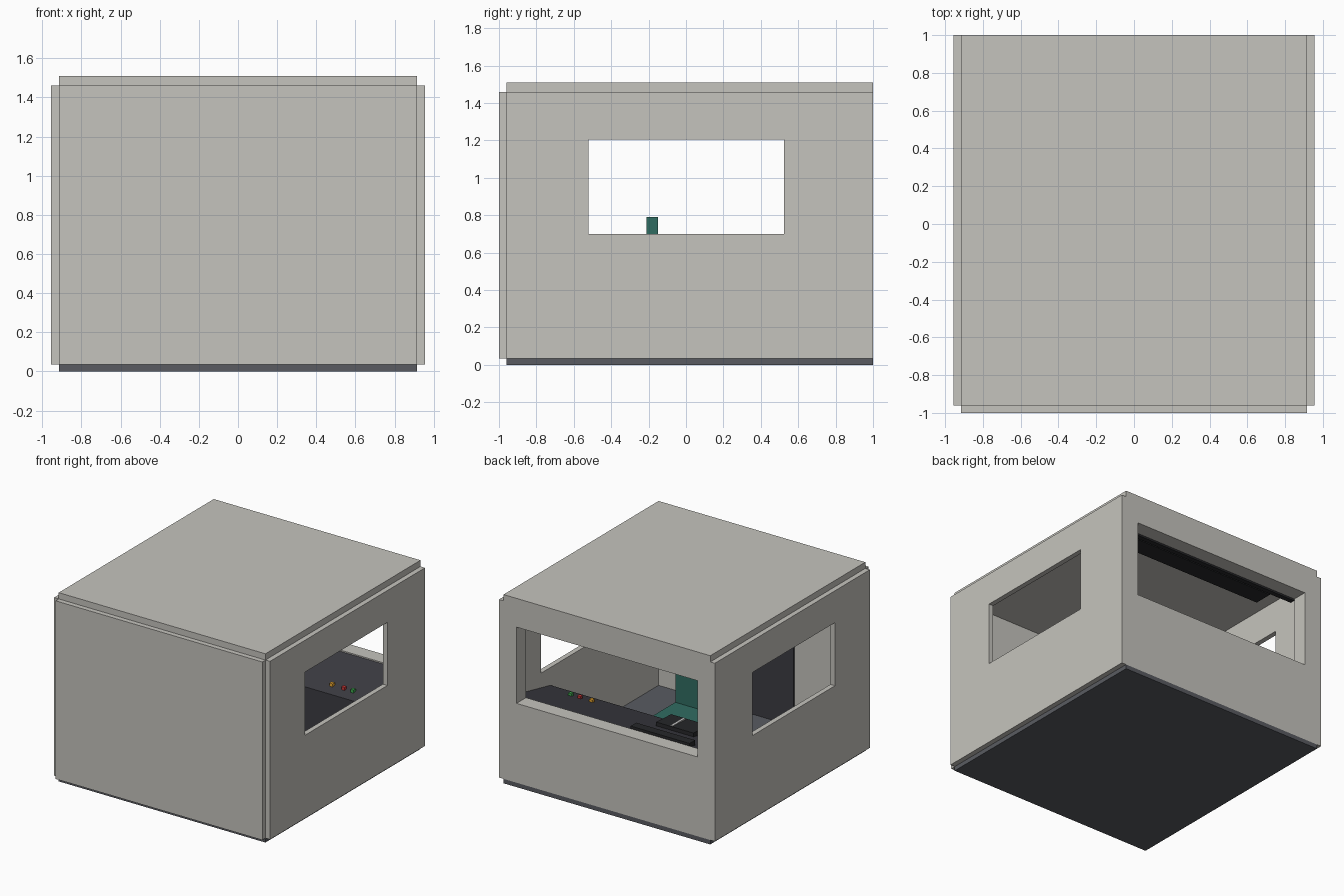
import bpy, bmesh
from mathutils import Matrix

if "Cube" in bpy.data.objects:
    bpy.data.objects.remove(bpy.data.objects["Cube"])


def mat(name, r, g, b):
    m = bpy.data.materials.new(name)
    m.diffuse_color = (r, g, b, 1)
    m.use_nodes = True
    m.node_tree.nodes["Principled BSDF"].inputs["Base Color"].default_value = m.diffuse_color
    return m


SHELL = mat("shell_grey", 0.56, 0.55, 0.51)
FLOOR = mat("floor_grey", 0.10, 0.105, 0.12)
DESK = mat("desk_dark", 0.045, 0.045, 0.055)
BLACK = mat("black", 0.02, 0.021, 0.023)
GREEN = mat("seat_green", 0.03, 0.15, 0.12)
METAL = mat("metal", 0.55, 0.55, 0.55)


def finish(name, bm, material):
    bmesh.ops.recalc_face_normals(bm, faces=bm.faces)
    me = bpy.data.meshes.new(name)
    bm.to_mesh(me)
    bm.free()
    me.materials.append(material)
    ob = bpy.data.objects.new(name, me)
    bpy.context.collection.objects.link(ob)
    return ob


def box(name, x, y, z, material):
    bm = bmesh.new()
    bmesh.ops.create_cube(bm, size=1)
    for v in bm.verts:
        v.co = [(r[0] + r[1]) / 2 + c * (r[1] - r[0]) for r, c in zip((x, y, z), v.co)]
    return finish(name, bm, material)


def prism(name, profile, x0, x1, material):
    # profile in (y, z), extruded along x
    bm = bmesh.new()
    f = bm.faces.new([bm.verts.new((x0, y, z)) for y, z in profile])
    ext = bmesh.ops.extrude_face_region(bm, geom=[f])["geom"]
    bmesh.ops.translate(bm, vec=(x1 - x0, 0, 0),
                        verts=[v for v in ext if isinstance(v, bmesh.types.BMVert)])
    return finish(name, bm, material)


def window_wall(name, outer, hole, d0, d1, place, material):
    # rectangular wall with a rectangular opening; place(u, depth, z) -> point
    def corners(r):
        return [(r[0], r[2]), (r[1], r[2]), (r[1], r[3]), (r[0], r[3])]
    bm = bmesh.new()
    loops = [[bm.verts.new(place(u, d, z)) for u, z in corners(r)]
             for r, d in ((outer, d0), (hole, d0), (hole, d1), (outer, d1))]
    for k in range(4):
        a, b = loops[k], loops[(k + 1) % 4]
        for i in range(4):
            j = (i + 1) % 4
            bm.faces.new((a[i], a[j], b[j], b[i]))
    return finish(name, bm, material)


# Cab shell
box("floor", (-0.915, 0.915), (-0.96, 1), (0, 0.035), FLOOR)
box("roof", (-0.915, 0.915), (-0.96, 1), (1.46, 1.51), SHELL)
box("rear_wall", (-0.915, 0.915), (-1, -0.96), (0.035, 1.46), SHELL)
for side, s in (("right", 1), ("left", -1)):
    window_wall(side + "_wall", (-0.96, 1, 0.035, 1.46), (-0.52, 0.525, 0.70, 1.205),
                0.915, 0.955, lambda u, d, z: (s * d, u, z), SHELL)
window_wall("windscreen_wall", (-0.915, 0.915, 0.035, 1.46), (-0.8, 0.8, 0.67, 1.28),
            0.88, 1.0, lambda u, d, z: (u, d, z), SHELL)

# Door on the rear wall
box("rear_door", (-0.29, 0.29), (-0.96, -0.945), (0.035, 1.25), DESK)

# Overhead fittings
box("blind_rail", (-0.8, 0.8), (0.84, 0.88), (1.265, 1.30), BLACK)
box("ceiling_panel", (-0.8, 0.8), (0.45, 0.60), (1.44, 1.46), BLACK)

# Control desk with sloping top
prism("control_desk", [(0.41, 0.035), (0.41, 0.56), (0.88, 0.66), (0.88, 0.035)],
      -0.912, 0.912, DESK)
box("instrument_bar", (-0.64, -0.12), (0.80, 0.87), (0.62, 0.685), BLACK)
prism("lever_console", [(0.43, 0.55), (0.43, 0.625), (0.62, 0.635), (0.62, 0.55)],
      -0.50, -0.17, BLACK)
box("lever_slot", (-0.31, -0.29), (0.45, 0.61), (0.62, 0.638), METAL)

# Push buttons
for colour, x, rgb in (("green", 0.665, (0.05, 0.4, 0.08)), ("red", 0.585, (0.6, 0.04, 0.04)),
                       ("amber", 0.48, (0.85, 0.4, 0.03))):
    box(colour + "_button", (x - 0.014, x + 0.014), (0.491, 0.519), (0.57, 0.602),
        mat(colour, *rgb))

# Driver's seat
box("seat_cushion", (-0.2, 0.2), (-0.21, 0.22), (0.31, 0.40), GREEN)
box("seat_back", (-0.2, 0.2), (-0.21, -0.15), (0.40, 0.79), GREEN)
bm = bmesh.new()
bmesh.ops.create_cone(bm, cap_ends=True, segments=16, radius1=0.06, radius2=0.06,
                      depth=0.275, matrix=Matrix.Translation((0, 0, 0.1725)))
finish("seat_pedestal", bm, BLACK)
